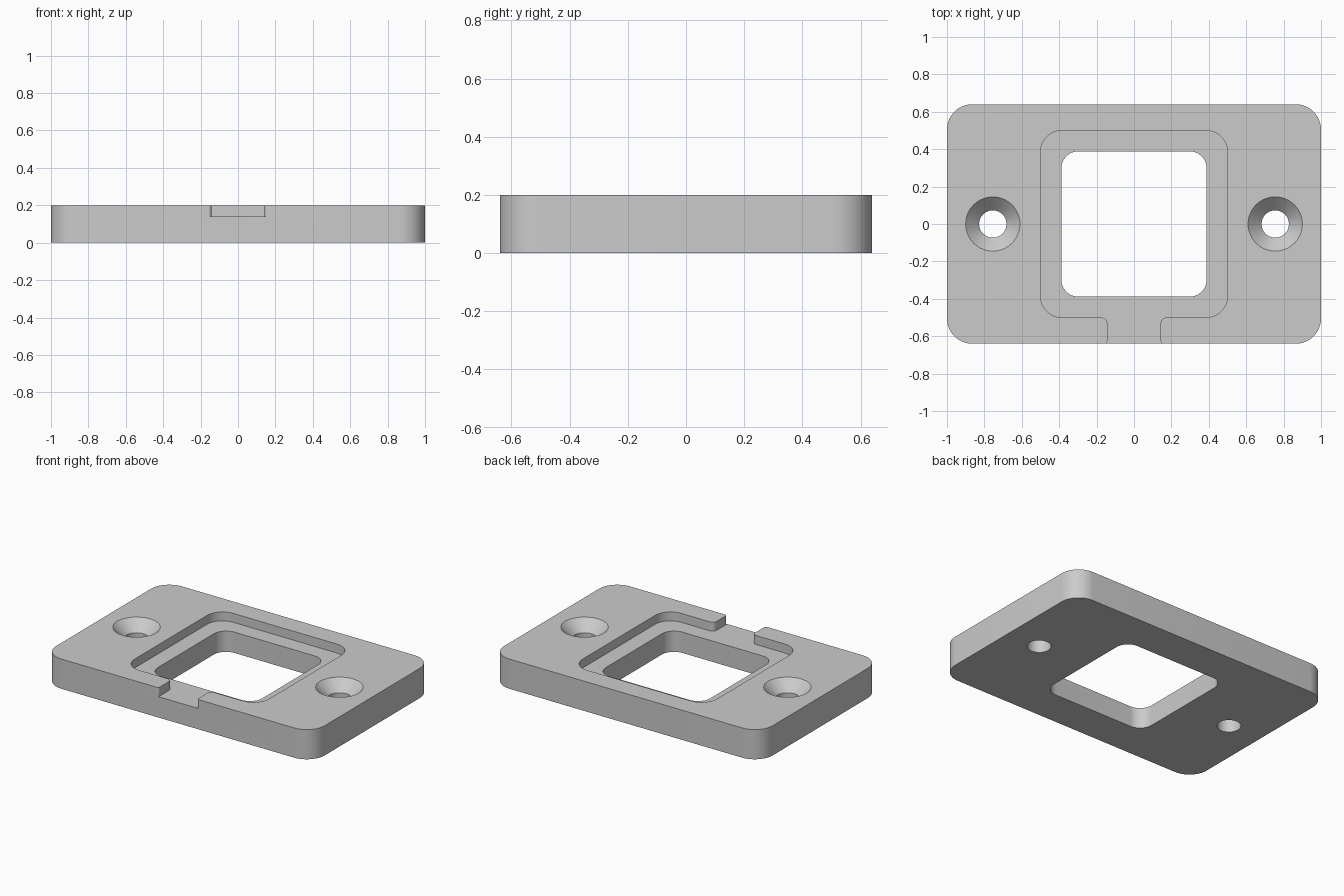
import bpy, bmesh
from math import cos, sin, pi, radians, tan
from mathutils import Vector

cube = bpy.data.objects.get("Cube")
if cube:
    bpy.data.objects.remove(cube, do_unlink=True)

THICK = 0.2
FLOOR = 0.14          # height of the recess floor
BORE, RIM = 0.073, 0.145   # screw hole and countersink radii


def fillet(corners, steps=12):
    """Round each (x, y, radius) corner of a closed outline."""
    out = []
    for i, (x, y, r) in enumerate(corners):
        p = Vector((x, y))
        if r == 0:
            out.append(p)
            continue
        a = (Vector(corners[i - 1][:2]) - p).normalized()
        b = (Vector(corners[(i + 1) % len(corners)][:2]) - p).normalized()
        half = a.angle(b) / 2
        centre = p + (a + b).normalized() * (r / sin(half))
        start = p + a * (r / tan(half)) - centre
        end = p + b * (r / tan(half)) - centre
        sweep = pi - 2 * half
        for k in range(steps + 1):
            t = k / steps
            out.append(centre + (start * sin((1 - t) * sweep) + end * sin(t * sweep)) / sin(sweep))
    return out


def rounded_rect(hx, hy, r):
    return fillet([(hx, hy, r), (-hx, hy, r), (-hx, -hy, r), (hx, -hy, r)])


def circle(cx, r, n=64):
    return [Vector((cx + r * cos(2 * pi * k / n), r * sin(2 * pi * k / n))) for k in range(n)]


def loft(name, sections):
    """Closed solid through (outline, height) sections."""
    bm = bmesh.new()
    rings = [[bm.verts.new((p.x, p.y, z)) for p in loop] for loop, z in sections]
    for low, high in zip(rings, rings[1:]):
        for i in range(len(low)):
            bm.faces.new((low[i - 1], low[i], high[i], high[i - 1]))
    bm.faces.new(rings[0])
    bm.faces.new(rings[-1])
    bmesh.ops.recalc_face_normals(bm, faces=bm.faces)
    mesh = bpy.data.meshes.new(name)
    bm.to_mesh(mesh)
    bm.free()
    ob = bpy.data.objects.new(name, mesh)
    bpy.context.collection.objects.link(ob)
    return ob


grey = bpy.data.materials.new("plain grey")
grey.use_nodes = True
grey.diffuse_color = (0.6, 0.6, 0.6, 1)
grey.node_tree.nodes["Principled BSDF"].inputs["Base Color"].default_value = grey.diffuse_color

# Base plate
plate = loft("mounting_plate", [(rounded_rect(1, 0.64, 0.135), 0),
                                (rounded_rect(1, 0.64, 0.135), THICK)])
plate.data.materials.append(grey)

# Square window through the plate
window = rounded_rect(0.388, 0.388, 0.09)
cutters = [loft("window_cutter", [(window, -0.1), (window, 0.3)])]

# Shallow recess with a flared channel to the front edge
half = [(0.143 + 0.015, -0.7, 0), (0.143 + 0.015, -0.64, 0), (0.143, -0.64, 0.015),
        (0.143, -0.5, 0.03), (0.5, -0.5, 0.115), (0.5, 0.5, 0.115)]
# the flare's arc ends exactly on the front face
recess = fillet(half + [(-x, y, r) for x, y, r in reversed(half)])
cutters.append(loft("recess_cutter", [(recess, FLOOR), (recess, 0.3)]))

# Countersunk screw holes
for side, x in (("left", 0.755), ("right", -0.755)):
    cutters.append(loft(side + "_screw_cutter", [
        (circle(x, BORE), -0.1),
        (circle(x, BORE), THICK - (RIM - BORE)),
        (circle(x, RIM + 0.05), THICK + 0.05)]))

for cutter in cutters:
    cutter.hide_render = True
    mod = plate.modifiers.new(cutter.name, 'BOOLEAN')
    mod.operation = 'DIFFERENCE'
    mod.solver = 'EXACT'
    mod.object = cutter

# Bake the cuts and drop the cutters
bpy.context.view_layer.update()
graph = bpy.context.evaluated_depsgraph_get()
baked = bpy.data.meshes.new_from_object(plate.evaluated_get(graph))
plate.modifiers.clear()
plate.data = baked
baked.name = "mounting_plate"
for cutter in cutters:
    bpy.data.objects.remove(cutter, do_unlink=True)

for ob in bpy.context.selected_objects:
    ob.select_set(False)
plate.select_set(True)
bpy.context.view_layer.objects.active = plate
bpy.ops.object.shade_smooth_by_angle(angle=radians(30))
